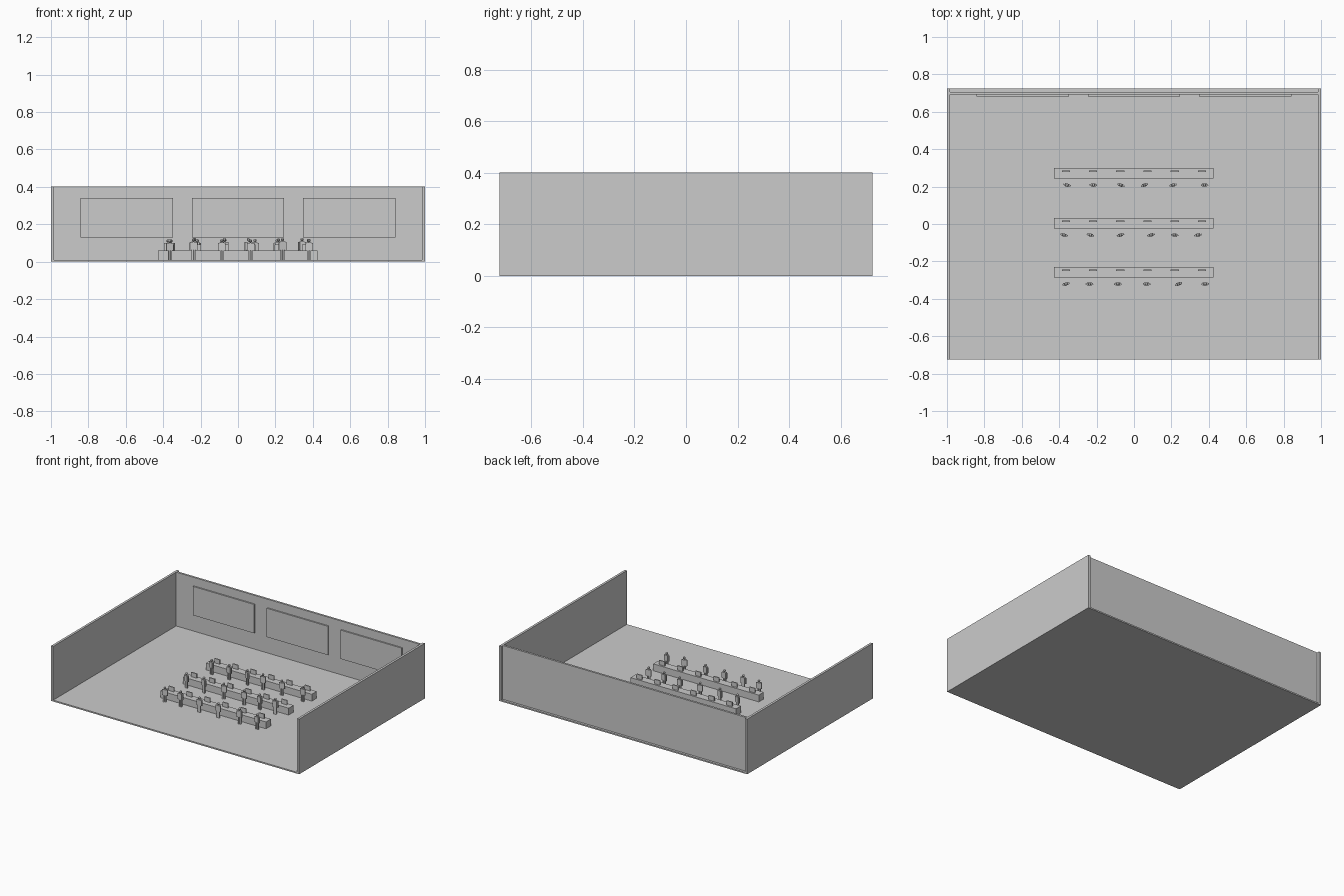
import bpy, bmesh, math, random
from mathutils import Matrix

if "Cube" in bpy.data.objects:
    bpy.data.objects.remove(bpy.data.objects["Cube"])

random.seed(4)
grey = bpy.data.materials.new("light grey")
grey.diffuse_color = (0.6, 0.6, 0.6, 1)
grey.use_nodes = True
grey.node_tree.nodes["Principled BSDF"].inputs["Base Color"].default_value = grey.diffuse_color


def add_box(bm, x0, x1, y0, y1, z0, z1):
    m = Matrix.Translation(((x0 + x1) / 2, (y0 + y1) / 2, (z0 + z1) / 2))
    bmesh.ops.create_cube(bm, size=1, matrix=m @ Matrix.Diagonal((x1 - x0, y1 - y0, z1 - z0, 1)))


def to_mesh(bm, name):
    mesh = bpy.data.meshes.new(name)
    bm.to_mesh(mesh)
    bm.free()
    mesh.materials.append(grey)
    return mesh


def place(mesh, name, loc=(0, 0, 0), turn=0, height=1):
    ob = bpy.data.objects.new(name, mesh)
    ob.location = loc
    ob.rotation_euler.z = turn
    ob.scale.z = height
    bpy.context.collection.objects.link(ob)
    return ob


def box(name, *dims):
    bm = bmesh.new()
    add_box(bm, *dims)
    return place(to_mesh(bm, name), name)


# Room shell: the back wall stands slightly inside the floor's rear edge
FLOOR = 0.01
D = 0.724
box("floor", -1, 1, -D, D, 0, FLOOR)
box("left_wall", -1, -0.983, -D, D, FLOOR, 0.402)
box("right_wall", 0.983, 1, -D, D, FLOOR, 0.402)
box("back_wall", -0.983, 0.983, 0.692, 0.707, FLOOR, 0.402)

# Wall screens
for x in (-0.595, 0, 0.595):
    box("wall_screen", x - 0.247, x + 0.247, 0.682, 0.692, 0.13, 0.34)

# Monitor, shared by every desk place
bm = bmesh.new()
add_box(bm, -0.022, 0.022, -0.004, 0.004, 0, 0.032)
monitor = to_mesh(bm, "monitor")

# Standing person: legs, torso, arms, neck and head, feet at the origin
bm = bmesh.new()
for s in (-1, 1):
    add_box(bm, s * 0.006 - 0.0045, s * 0.006 + 0.0045, -0.005, 0.005, 0, 0.054)
    add_box(bm, s * 0.0165 - 0.0035, s * 0.0165 + 0.0035, -0.004, 0.004, 0.05, 0.094)
add_box(bm, -0.013, 0.013, -0.008, 0.008, 0.052, 0.096)
add_box(bm, -0.003, 0.003, -0.003, 0.003, 0.096, 0.102)
bmesh.ops.create_uvsphere(bm, u_segments=8, v_segments=6, radius=0.009,
                          matrix=Matrix.Translation((0, 0, 0.107)))
person = to_mesh(bm, "person")

# Three desk rows: desk centre y, people's y, people's x positions
rows = [
    (0.271, 0.208, (-0.358, -0.217, -0.07, 0.056, 0.209, 0.377)),
    (0.005, -0.059, (-0.374, -0.233, -0.072, 0.091, 0.217, 0.342)),
    (-0.257, -0.321, (-0.364, -0.238, -0.086, 0.067, 0.238, 0.38)),
]
for desk_y, person_y, xs in rows:
    box("desk", -0.427, 0.425, desk_y - 0.028, desk_y + 0.028, FLOOR, 0.06)
    for i, x in enumerate(xs):
        place(monitor, "monitor", (-0.364 + i * 0.1455, desk_y + 0.011, 0.06))
        place(person, "person", (x, person_y, FLOOR),
              math.radians(random.uniform(-20, 20)), random.uniform(0.94, 1.02))
